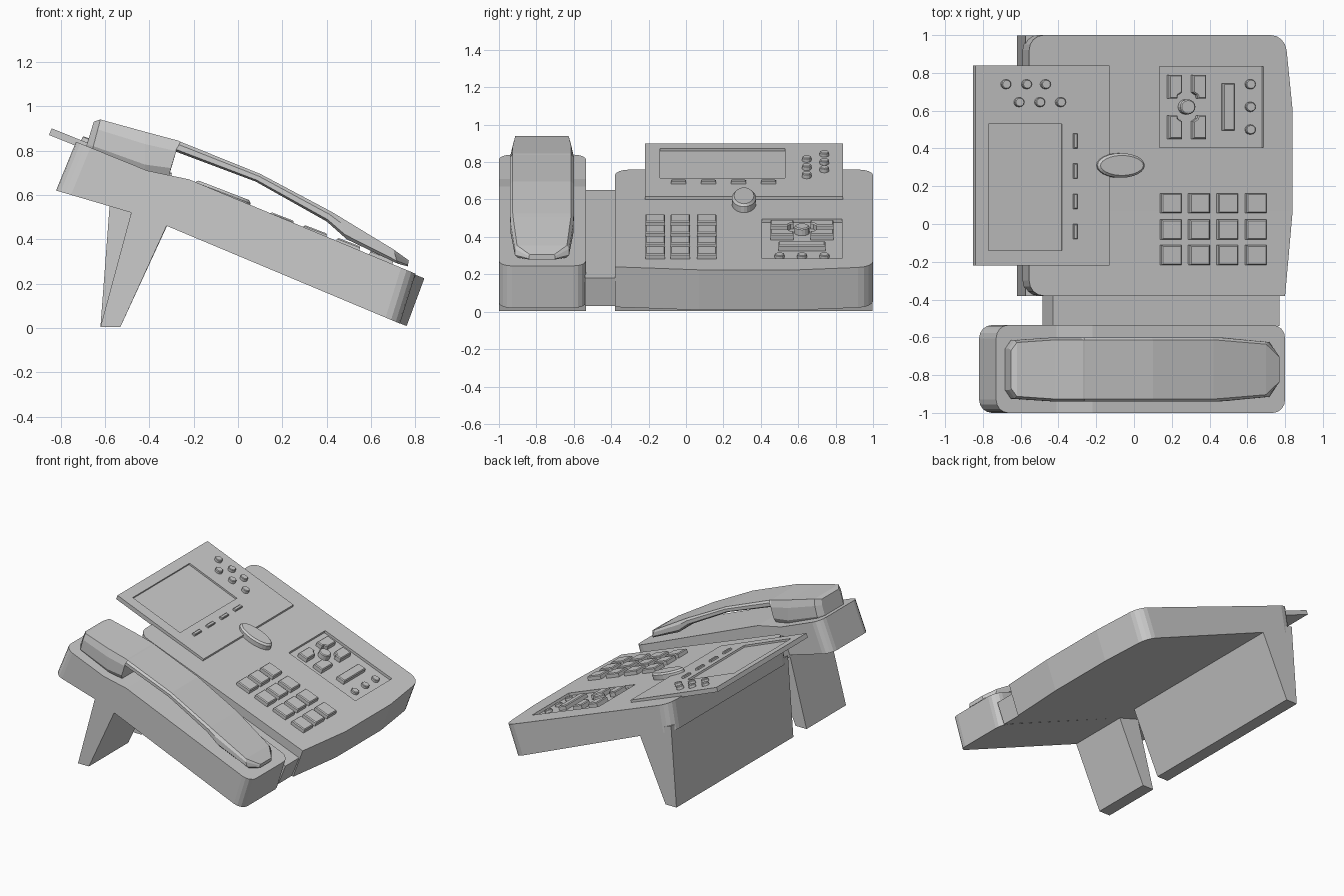
import bpy, bmesh, math
from mathutils import Matrix, Vector

if "Cube" in bpy.data.objects:
    bpy.data.objects.remove(bpy.data.objects["Cube"])

SLOPE = 0.385
TILT = math.atan(SLOPE)
COS = math.cos(TILT)


def finish(name, bm):
    bmesh.ops.recalc_face_normals(bm, faces=bm.faces)
    me = bpy.data.meshes.new(name)
    bm.to_mesh(me)
    bm.free()
    ob = bpy.data.objects.new(name, me)
    bpy.context.collection.objects.link(ob)
    return ob


def loft(name, rings, round_edges=(), width=0.07):
    """Skin closed rings; round_edges lists (ring, i, j) edges to bevel."""
    bm = bmesh.new()
    vs = [[bm.verts.new(p) for p in r] for r in rings]
    n = len(rings[0])
    for a, b in zip(vs, vs[1:]):
        for i in range(n):
            j = (i + 1) % n
            bm.faces.new((a[i], a[j], b[j], b[i]))
    bm.faces.new(vs[0])
    bm.faces.new(vs[-1])
    edges = [bm.edges.get((vs[r][i], vs[r][j])) for r, i, j in round_edges]
    if edges:
        bmesh.ops.bevel(bm, geom=edges, offset=width, segments=4, profile=0.5,
                        affect='EDGES')
    return finish(name, bm)


def prism(name, pts, y0, y1, round_edges=(), width=0.07):
    return loft(name, [[(x, y, z) for x, z in pts] for y in (y0, y1)],
                round_edges, width)


def on_deck(x, y, h=0.0):
    """Matrix of a point on the sloping deck, raised by h along its normal."""
    base = Vector((x, y, 0.24 + SLOPE * (0.80 - x)))
    return (Matrix.Translation(base) @ Matrix.Rotation(TILT, 4, 'Y')
            @ Matrix.Translation((0, 0, h)))


def key(name, outline, x, y, z0, z1, bevel=0.006):
    """Extruded key with softened top; outline in top-view coordinates."""
    bm = bmesh.new()
    lo = [bm.verts.new((u / COS, v, z0)) for u, v in outline]
    face = bm.faces.new(lo)
    ext = bmesh.ops.extrude_face_region(bm, geom=[face])['geom']
    top = [g for g in ext if isinstance(g, bmesh.types.BMVert)]
    bmesh.ops.translate(bm, verts=top, vec=(0, 0, z1 - z0))
    if bevel:
        edges = [e for e in bm.edges if all(v in top for v in e.verts)]
        bmesh.ops.bevel(bm, geom=edges, offset=bevel, segments=1, affect='EDGES')
    ob = finish(name, bm)
    ob.matrix_world = on_deck(x, y)
    return ob


def rect(w, d):
    return [(-w/2, -d/2), (w/2, -d/2), (w/2, d/2), (-w/2, d/2)]


def oval(rx, ry, n=16):
    return [(rx * math.cos(2*math.pi*i/n), ry * math.sin(2*math.pi*i/n))
            for i in range(n)]


def cut(target, cutter):
    m = target.modifiers.new("recess", 'BOOLEAN')
    m.operation = 'DIFFERENCE'
    m.solver = 'EXACT'
    m.object = cutter
    bpy.context.view_layer.update()
    bpy.context.view_layer.objects.active = target
    bpy.ops.object.modifier_apply(modifier=m.name)
    bpy.data.objects.remove(cutter)


# Main body with bowed front
body_pts = [(-0.555, 0.76), (0.80, 0.24), (0.72, 0.025), (-0.32, 0.46), (-0.59, 0.56)]
rings = []
for y, bow in ((-0.38, 0), (0.07, 0.04), (0.6, 0.04), (1.0, 0)):
    rings.append([(x + (bow if i in (1, 2) else 0), y,
                   z - (bow * 0.4 if i in (1, 2) else 0))
                  for i, (x, z) in enumerate(body_pts)])
body = loft("main_body", rings, [(0, 4, 0), (3, 4, 0), (3, 1, 2)], 0.08)
prism("main_leg", [(-0.575, 0.60), (-0.35, 0.52), (-0.32, 0.46), (-0.53, 0.005),
                   (-0.62, 0.005)], -0.38, 0.998)

# Handset cradle, its leg and the recessed bridge
prism("cradle", [(-0.73, 0.84), (-0.41, 0.71), (-0.22, 0.67), (0.80, 0.245),
                 (0.73, 0.02), (-0.32, 0.46), (-0.48, 0.52), (-0.82, 0.62)],
      -1.0, -0.535, [(r, i, j) for r in (0, 1) for i, j in ((3, 4), (7, 0))], 0.07)
prism("cradle_leg", [(-0.48, 0.525), (-0.32, 0.465), (-0.53, 0.005), (-0.62, 0.005)],
      -1.0, -0.535)
prism("bridge", [(-0.43, 0.65), (0.77, 0.18), (0.71, 0.03), (-0.32, 0.46), (-0.485, 0.51)],
      -0.54, -0.375)

# Handset: stations of top point, bottom point, half width
stations = [
    (-0.65, 0.93, -0.69, 0.80, 0.11), (-0.62, 0.94, -0.66, 0.79, 0.155),
    (-0.42, 0.885, -0.42, 0.70, 0.17), (-0.27, 0.845, -0.31, 0.69, 0.17),
    (-0.26, 0.84, -0.28, 0.795, 0.17), (0.10, 0.695, 0.08, 0.66, 0.17),
    (0.42, 0.525, 0.40, 0.48, 0.17), (0.45, 0.507, 0.49, 0.40, 0.168),
    (0.70, 0.355, 0.72, 0.29, 0.145), (0.77, 0.305, 0.765, 0.278, 0.07)]
half = [(0, 0.9), (0.2, 1), (0.7, 1), (1, 0.92)]
section = half + [(t, -w) for t, w in reversed(half)]
loft("handset", [[(bx + (tx - bx) * t, -0.77 + w * k, bz + (tz - bz) * t)
                  for t, k in section] for tx, tz, bx, bz, w in stations])

# Display panel with recessed screen
panel = prism("display_panel", [(-0.84, 0.90), (-0.13, 0.615), (-0.14, 0.585),
                                (-0.852, 0.87)], -0.22, 0.84)
ps = (0.90 - 0.615) / 0.71
def pz(x): return 0.615 + ps * (-0.13 - x)
cut(panel, prism("screen_cutter", [(-0.75, pz(-0.77) + 0.05), (-0.36, pz(-0.38) + 0.05),
                                   (-0.385, pz(-0.38) - 0.012),
                                   (-0.775, pz(-0.77) - 0.012)], -0.14, 0.53))

# Panel keys
for y in (0.44, 0.28, 0.12, -0.04):
    key("soft_key", rect(0.022, 0.08), -0.32, y, 0.0, 0.034, 0.004)
for x, y in ((-0.69, 0.74), (-0.58, 0.74), (-0.48, 0.74),
             (-0.62, 0.645), (-0.51, 0.645), (-0.40, 0.645)):
    key("panel_button", oval(0.025, 0.025, 12), x, y, 0.0, 0.045, 0.004)
key("message_button", oval(0.125, 0.065, 24), -0.08, 0.31, -0.01, 0.045, 0.012)

# Dial keypad
for x in (0.19, 0.34, 0.49, 0.64):
    for y in (0.11, -0.03, -0.165):
        key("dial_key", rect(0.105, 0.105), x, y, -0.01, 0.03)

# Recessed control plate with its keys
cut(body, key("plate_cutter", rect(0.55, 0.43), 0.41, 0.62, -0.02, 0.06, 0))
corner = [(0.035, 0.062), (-0.035, 0.062), (-0.035, -0.062), (0.008, -0.062),
          (0.012, -0.045), (0.035, -0.03)]
for sx in (1, -1):
    for sy in (1, -1):
        key("corner_key", [(u * sx, v * sy) for u, v in corner],
            0.28 - 0.063 * sx, 0.62 + 0.107 * sy, -0.025, 0.015)
key("centre_button", oval(0.04, 0.04), 0.28, 0.62, -0.025, 0.02)
key("bar_key", rect(0.06, 0.25), 0.50, 0.62, -0.025, 0.012)
for y in (0.5, 0.62, 0.74):
    key("round_key", oval(0.026, 0.026, 12), 0.62, y, -0.025, 0.0, 0.004)
